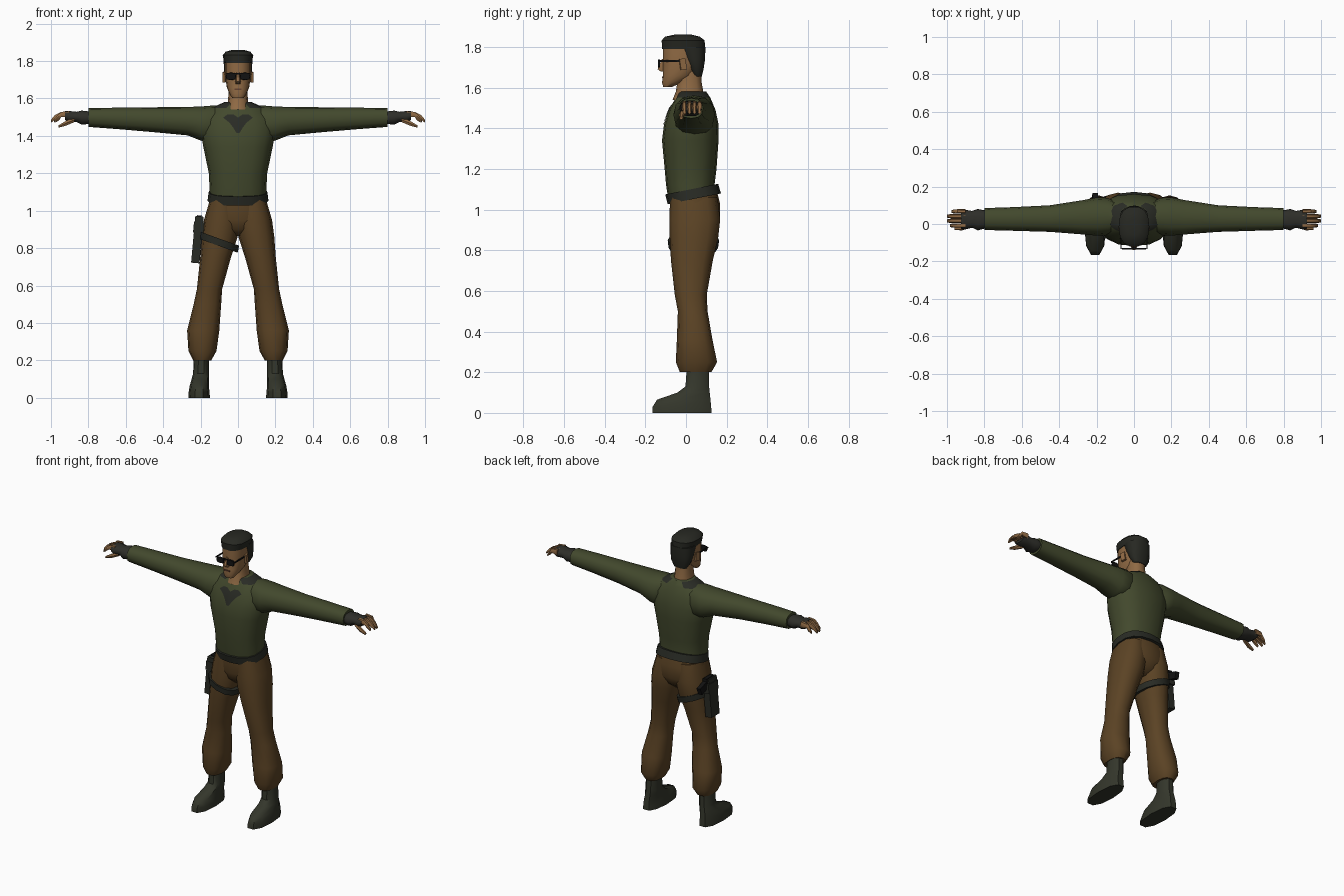
import bpy, bmesh, math
from mathutils import Vector, Matrix
from mathutils.bvhtree import BVHTree

cube = bpy.data.objects.get("Cube")
if cube:
    bpy.data.objects.remove(cube, do_unlink=True)


def material(name, r, g, b):
    m = bpy.data.materials.new(name)
    m.use_nodes = True
    m.diffuse_color = (r, g, b, 1)
    bsdf = m.node_tree.nodes["Principled BSDF"]
    bsdf.inputs["Base Color"].default_value = (r, g, b, 1)
    bsdf.inputs["Roughness"].default_value = 0.9
    return m


GREEN = material("sweater green", .055, .066, .026)
BROWN = material("trouser brown", .105, .056, .018)
DARK = material("webbing dark", .022, .024, .018)
SKIN = material("skin", .28, .145, .058)
HAIR = material("hair", .02, .021, .016)
BLACK = material("lens black", .006, .006, .006)
BOOT = material("boot grey green", .034, .037, .024)
GLOVE = material("glove grey", .027, .027, .022)
LIP = material("lip brown", .13, .055, .03)


def finish(name, bm, mat, mirror=False, angle=50):
    bmesh.ops.recalc_face_normals(bm, faces=bm.faces)
    mesh = bpy.data.meshes.new(name)
    bm.to_mesh(mesh)
    bm.free()
    mesh.materials.append(mat)
    ob = bpy.data.objects.new(name, mesh)
    bpy.context.collection.objects.link(ob)
    bpy.ops.object.select_all(action='DESELECT')
    ob.select_set(True)
    bpy.context.view_layer.objects.active = ob
    bpy.ops.object.shade_smooth_by_angle(angle=math.radians(angle))
    if mirror:
        ob.modifiers.new("Mirror", 'MIRROR')
    return ob


def loft(name, mat, rings, axis='z', sides=12, power=2.4, mirror=False,
         tilt=(0, 0), angle=50):
    """Rings are (position, a_min, a_max, b_min, b_max) along an axis."""
    bm = bmesh.new()
    loops = []
    for t, a0, a1, b0, b1 in rings:
        loop = []
        for i in range(sides):
            th = math.tau * i / sides
            c, s = (math.copysign(abs(v) ** (2 / power), v)
                    for v in (math.cos(th), math.sin(th)))
            a = (a0 + a1) / 2 + c * (a1 - a0) / 2
            b = (b0 + b1) / 2 + s * (b1 - b0) / 2
            p = {'z': (a, b, t), 'x': (t, a, b), 'y': (a, t, b)}[axis]
            loop.append(bm.verts.new((p[0], p[1], p[2] + tilt[0] * p[0] + tilt[1] * p[1])))
        loops.append(loop)
    for lo, hi in zip(loops, loops[1:]):
        for i in range(sides):
            j = (i + 1) % sides
            bm.faces.new((lo[i], lo[j], hi[j], hi[i]))
    bm.faces.new(loops[0])
    bm.faces.new(loops[-1])
    return finish(name, bm, mat, mirror, angle)


def sym(*rows):
    """Rows of (position, half_width, y_min, y_max) centred on x."""
    return [(t, -w, w, b0, b1) for t, w, b0, b1 in rows]


def box(name, mat, loc, size, rot=(0, 0, 0), mirror=False):
    bm = bmesh.new()
    bmesh.ops.create_cube(bm, size=1)
    turn = Matrix.Rotation(rot[1], 4, 'Y') @ Matrix.Rotation(rot[0], 4, 'X') @ Matrix.Rotation(rot[2], 4, 'Z')
    bm.transform(Matrix.Translation(loc) @ turn @ Matrix.Diagonal((*size, 1)))
    return finish(name, bm, mat, mirror, 30)


# Sweater body with dark shoulder tabs at the neckline
torso = loft("sweater_body", GREEN, sym(
    (1.04, .15, -.085, .15), (1.12, .152, -.098, .14), (1.2, .156, -.105, .15),
    (1.34, .185, -.118, .16), (1.42, .2, -.108, .16), (1.49, .19, -.085, .145),
    (1.55, .14, -.05, .12), (1.58, .075, -.035, .1)), sides=16)
torso.data.materials.append(DARK)
for f in torso.data.polygons:
    if f.center.z > 1.56 and abs(f.center.x) > .06 and f.normal.z < .99:
        f.material_index = 1

# Sleeves
loft("sleeves", GREEN, [
    (.06, -.02, .1, 1.42, 1.56), (.14, -.06, .14, 1.36, 1.562),
    (.2, -.062, .142, 1.375, 1.557), (.27, -.056, .128, 1.403, 1.555),
    (.45, -.042, .1, 1.42, 1.553), (.65, -.036, .09, 1.437, 1.551),
    (.8, -.032, .085, 1.448, 1.548)], axis='x', mirror=True)

# Dark patch painted on the chest, projected onto the sweater
tree = BVHTree.FromPolygons([v.co for v in torso.data.vertices],
                            [p.vertices for p in torso.data.polygons])
bm = bmesh.new()
rows = []
for z, x0, x1 in ((1.515, .025, .055), (1.498, 0, .08), (1.47, 0, .045),
                  (1.445, 0, .026), (1.415, 0, .008)):
    row = []
    for k in range(5):
        x = x0 + (x1 - x0) * k / 4
        hit = tree.ray_cast(Vector((x, -1, z)), Vector((0, 1, 0)))[0]
        row.append(bm.verts.new((x, hit.y - .004, z)))
    rows.append(row)
for r, s in zip(rows, rows[1:]):
    for k in range(4):
        bm.faces.new((r[k], r[k + 1], s[k + 1], s[k]))
finish("chest_patch", bm, DARK, True)

# Gloves, fingers and thumbs
loft("gloves", GLOVE, [
    (.78, -.02, .07, 1.465, 1.53), (.835, -.034, .08, 1.458, 1.537),
    (.865, -.02, .07, 1.474, 1.53), (.905, -.03, .076, 1.472, 1.535),
    (.925, -.025, .074, 1.485, 1.533)], axis='x', sides=10, mirror=True)
for i, reach in enumerate((.985, 1, 1, .975)):
    y = -.02 + i * .025
    loft(f"finger_{i + 1}", SKIN, [
        (.9, y, y + .024, 1.495, 1.535), (.945, y, y + .024, 1.5, 1.53),
        (reach - .02, y, y + .023, 1.483, 1.512),
        (reach, y + .004, y + .02, 1.47, 1.487)], axis='x', sides=6, mirror=True)
loft("thumbs", SKIN, [
    (.875, -.02, .01, 1.472, 1.5), (.92, -.034, -.008, 1.453, 1.482),
    (.96, -.032, -.014, 1.443, 1.457)], axis='x', sides=6, mirror=True)

# Trousers
loft("trouser_seat", BROWN, sym(
    (1.09, .148, -.08, .152), (1.03, .158, -.08, .167), (.95, .172, -.078, .168),
    (.9, .12, -.06, .145), (.865, .05, -.02, .1)), sides=16)
loft("trouser_legs", BROWN, [
    (1.06, 0, .15, -.078, .155), (.95, -.01, .182, -.082, .168),
    (.86, .002, .194, -.08, .158), (.75, .038, .202, -.074, .132),
    (.58, .085, .22, -.055, .102), (.5, .09, .237, -.04, .106),
    (.36, .1, .272, -.045, .13), (.25, .115, .265, -.05, .153),
    (.2, .143, .24, -.03, .125)], mirror=True)

# Belt rising toward the back
loft("belt", DARK, sym((1.045, .163, -.09, .172), (1.095, .157, -.102, .158)),
     sides=16, tilt=(0, .2))

# Boots
loft("boots", BOOT, [
    (0, .15, .265, -.172, .132), (.03, .152, .264, -.17, .13),
    (.065, .156, .258, -.148, .126), (.1, .156, .248, -.045, .12),
    (.13, .155, .24, -.005, .116), (.23, .157, .236, .002, .114)],
     sides=10, mirror=True, angle=40)

# Thigh strap, holster and sidearm on the right leg
loft("thigh_strap", DARK, [
    (.775, -.206, -.002, -.086, .158), (.815, -.204, .006, -.09, .163)],
    tilt=(-.36, 0))
box("holster", DARK, (-.217, .045, .845), (.045, .085, .25), (0, .09, 0))
box("holster_flap", DARK, (-.21, .05, .91), (.056, .1, .06), (0, .09, 0))
box("pistol_grip", BLACK, (-.208, .12, .925), (.028, .08, .045), (-.3, .09, 0))
box("pistol_slide", BLACK, (-.208, .06, .96), (.026, .07, .03), (0, .09, 0))

# Neck and face
loft("neck", SKIN, sym((1.54, .062, -.066, .09), (1.58, .055, -.05, .085),
                       (1.63, .05, -.042, .076), (1.69, .05, -.04, .075)))
loft("face", SKIN, sym(
    (1.602, .03, -.112, -.07), (1.625, .046, -.119, -.02), (1.66, .06, -.114, .04),
    (1.71, .067, -.114, .07), (1.75, .07, -.116, .08), (1.81, .07, -.116, .08)),
     sides=14)
loft("nose", SKIN, sym((1.678, .013, -.125, -.1), (1.69, .015, -.142, -.1),
                       (1.74, .008, -.12, -.1)), sides=6)
box("ears", SKIN, (.072, -.015, 1.715), (.014, .03, .055), (.15, 0, .25), True)
box("mouth", LIP, (0, -.115, 1.65), (.04, .008, .008))

# Flat topped hair: back and sides, then the crown
loft("hair_back", HAIR, sym(
    (1.655, .045, .035, .078), (1.69, .066, .015, .087), (1.74, .074, -.015, .095),
    (1.8, .077, -.045, .097)), sides=14)
loft("hair_crown", HAIR, sym(
    (1.79, .074, -.12, .096), (1.832, .082, -.122, .094), (1.85, .066, -.105, .07),
    (1.86, .03, -.06, .03)), sides=14, angle=40)

# Sunglasses
loft("lenses", BLACK, [(-.137, .012, .064, 1.7, 1.737), (-.128, .01, .066, 1.698, 1.739)],
     axis='y', sides=8, power=3.5, mirror=True)
box("glasses_bridge", BLACK, (0, -.13, 1.731), (.03, .008, .008))
box("glasses_arms", BLACK, (.07, -.07, 1.73), (.005, .125, .009), mirror=True)
